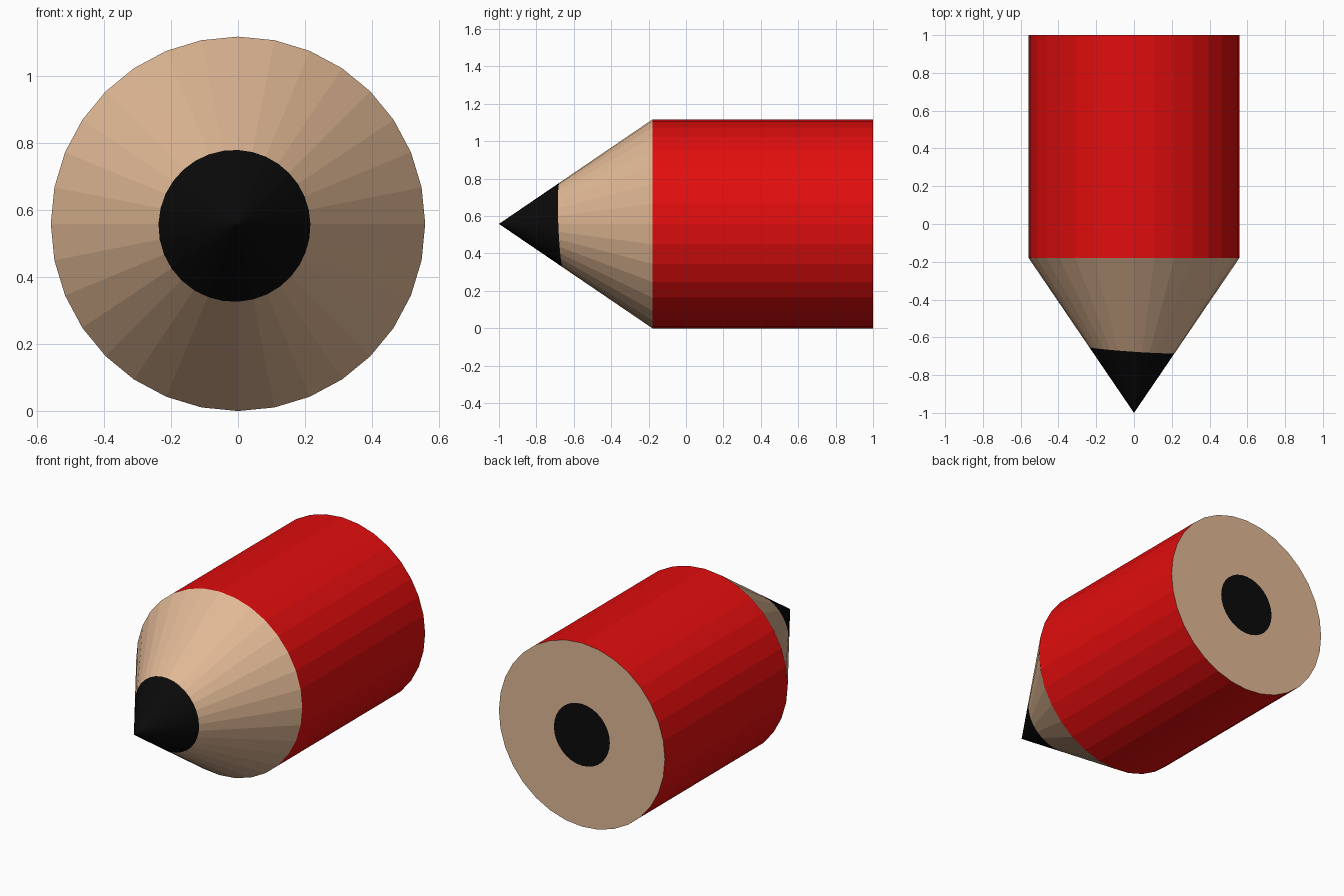
import bpy, bmesh, math
from mathutils import Vector

if "Cube" in bpy.data.objects:
    bpy.data.objects.remove(bpy.data.objects["Cube"])

R, SIDES, SHOULDER = 0.558, 32, -0.18
CORE_R = 0.188


def material(name, rgb):
    m = bpy.data.materials.new(name)
    m.diffuse_color = (*rgb, 1)
    m.use_nodes = True
    m.node_tree.nodes["Principled BSDF"].inputs["Base Color"].default_value = m.diffuse_color
    return m


red = material("red paint", (0.76, 0.004, 0.004))
wood = material("bare wood", (0.75, 0.48, 0.30))
graphite = material("graphite black", (0.003, 0.003, 0.003))


def ring(bm, r, y):
    return [bm.verts.new((r * math.sin(a), y, R + r * math.cos(a)))
            for a in (2 * math.pi * i / SIDES for i in range(SIDES))]


def bridge(bm, a, b):
    for i in range(SIDES):
        j = (i + 1) % SIDES
        bm.faces.new((a[i], a[j], b[j], b[i]))


def finish(bm, name, mats):
    me = bpy.data.meshes.new(name)
    bm.to_mesh(me)
    bm.free()
    for m in mats:
        me.materials.append(m)
    ob = bpy.data.objects.new(name, me)
    bpy.context.collection.objects.link(ob)


# painted barrel
bm = bmesh.new()
bridge(bm, ring(bm, R, SHOULDER), ring(bm, R, 1))
bmesh.ops.recalc_face_normals(bm, faces=bm.faces)
finish(bm, "barrel", [red])

# sharpened cone, cut by a slightly tilted plane into wood and graphite
bm = bmesh.new()
base = ring(bm, R, SHOULDER)
tip = bm.verts.new((0, -1, R))
for i in range(SIDES):
    bm.faces.new((base[i], tip, base[(i + 1) % SIDES]))
bmesh.ops.recalc_face_normals(bm, faces=bm.faces)
cut_point = Vector((0, -0.668, R))
cut_normal = Vector((0.069, 1, 0.039)).normalized()
bmesh.ops.bisect_plane(bm, geom=bm.verts[:] + bm.edges[:] + bm.faces[:],
                       plane_co=cut_point, plane_no=cut_normal)
for f in bm.faces:
    side = (f.calc_center_median() - cut_point).dot(cut_normal)
    f.material_index = 1 if side < 0 else 0
finish(bm, "sharpened_point", [wood, graphite])

# flat back end: wood ring around the graphite core
bm = bmesh.new()
outer, inner = ring(bm, R, 1), ring(bm, CORE_R, 1)
bridge(bm, outer, inner)
core = bm.faces.new(inner)
core.material_index = 1
for f in bm.faces:
    f.normal_update()
    if f.normal.y < 0:
        f.normal_flip()
finish(bm, "back_end", [wood, graphite])
